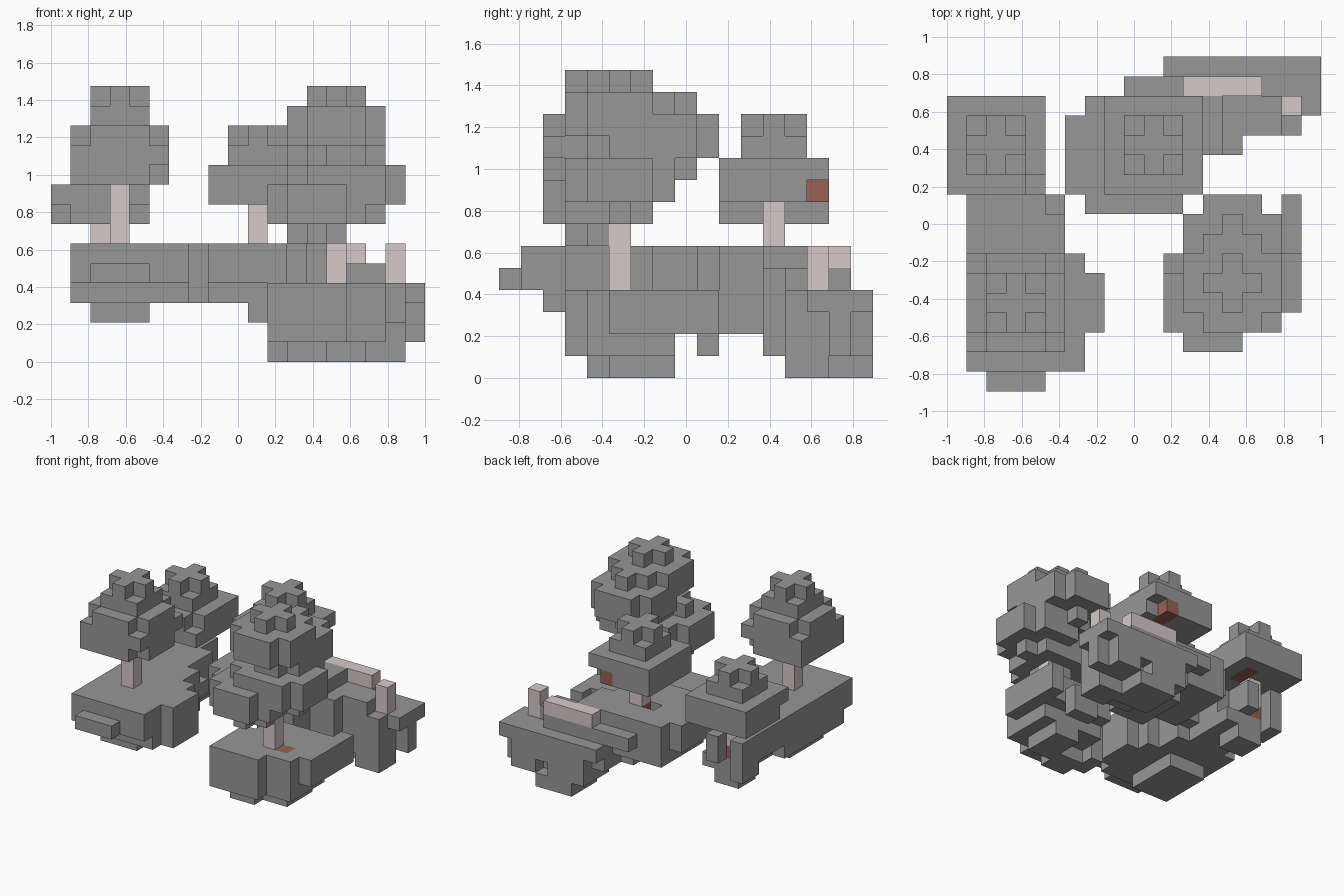
import bpy, bmesh
from itertools import product
from mathutils import Vector

if "Cube" in bpy.data.objects:
    bpy.data.objects.remove(bpy.data.objects["Cube"], do_unlink=True)

UNIT = 2 / 19
AXES = [Vector(a) for a in ((1, 0, 0), (0, 1, 0), (0, 0, 1))]


def make_material(name, color):
    mat = bpy.data.materials.new(name)
    mat.use_nodes = True
    mat.diffuse_color = (*color, 1)
    mat.node_tree.nodes["Principled BSDF"].inputs["Base Color"].default_value = (*color, 1)
    return mat


GRAY = make_material("stone gray", (.31, .31, .31))
PALE = make_material("pale wood", (.67, .59, .59))
BROWN = make_material("red brown", (.31, .12, .09))


def slab(x, y, z):
    """Cells of a box, each range including both ends."""
    return set(product(*(range(a, b + 1) for a, b in (x, y, z))))


def join(*slabs):
    return set().union(*slabs)


def square(cx, cy, bottom, top, reach):
    return slab((cx - reach, cx + reach), (cy - reach, cy + reach), (bottom, top))


def disc(cx, cy, bottom, top, reach):
    """A square column without its four corners."""
    return {c for c in square(cx, cy, bottom, top, reach)
            if abs(c[0] - cx) + abs(c[1] - cy) < 2 * reach}


def puff(cx, cy, bottom):
    """Rounded clump of leaves, four layers high."""
    return join(disc(cx, cy, bottom, bottom + 3, 1), disc(cx, cy, bottom + 1, bottom + 2, 2))


def crown(cx, cy, bottom, top):
    """Broad lower leaves, a narrower tier and a plus-shaped tip."""
    return join(square(cx, cy, bottom, top - 3, 2),
                square(cx, cy, top - 2, top - 2, 1), disc(cx, cy, top - 1, top - 1, 1))


def build(name, cells, material, accents=()):
    """Turn cells into one mesh made only of the exposed sides."""
    bm = bmesh.new()
    for cell in sorted(cells):
        middle = Vector(cell) + Vector((.5, .5, .5))
        for n, axis in enumerate(AXES):
            for side in (-1, 1):
                out = axis * side
                if tuple(int(c) for c in Vector(cell) + out) in cells:
                    continue
                u = AXES[(n + 1) % 3] / 2
                v = AXES[(n + 2) % 3] / 2 * side
                ring = (-u - v, u - v, u + v, v - u)
                verts = [bm.verts.new((middle + out / 2 + r - Vector((9.5, 8.5, 0))) * UNIT)
                         for r in ring]
                bm.faces.new(verts).material_index = int(cell in accents)
    bmesh.ops.remove_doubles(bm, verts=bm.verts, dist=UNIT / 100)
    bm.normal_update()
    mesh = bpy.data.meshes.new(name)
    bm.to_mesh(mesh)
    bm.free()
    mesh.materials.append(material)
    mesh.materials.append(BROWN)
    obj = bpy.data.objects.new(name, mesh)
    bpy.context.collection.objects.link(obj)


# Leafy crowns
leaves = crown(2, 12, bottom=7, top=11) - {(0, 10, 7), (4, 10, 8)}
build("back_left_crown", leaves, GRAY, slab(x=(3, 3), y=(12, 13), z=(7, 7)))

leaves = join(square(3, 4, 9, 10, 2), disc(3, 4, 11, 11, 2),
              square(3, 4, 12, 12, 1), disc(3, 4, 13, 13, 1))
build("front_left_crown", leaves - {(5, 2, 9), (5, 6, 9)}, GRAY)

leaves = crown(10, 12, bottom=8, top=12) - {(12, 14, 8)}
build("back_crown", leaves, GRAY, slab(x=(11, 11), y=(13, 14), z=(8, 8)))

leaves = join(puff(14, 5, bottom=10), puff(14, 7, bottom=9),
              puff(15, 5, bottom=7), puff(13, 4, bottom=6))
build("front_right_crown", leaves, GRAY)

# Trunks, post and fallen log
for name, x, y, low, high in (("back_left", 2, 12, 5, 7), ("front_left", 3, 4, 6, 9),
                              ("back", 10, 12, 6, 8), ("front_right", 14, 5, 4, 7)):
    build(name + "_trunk", slab((x, x), (y, y), (low, high - 1)), PALE)
build("stump_post", slab(x=(17, 17), y=(14, 14), z=(4, 5)), PALE)
build("fallen_log", slab(x=(12, 15), y=(15, 15), z=(5, 5)), PALE)

# Left ground, broken up around the trunk at its back end
ground = join(
    slab(x=(1, 5), y=(1, 8), z=(4, 5)),
    slab(x=(1, 4), y=(9, 11), z=(4, 5)),
    slab(x=(5, 5), y=(9, 9), z=(4, 4)),
    slab(x=(6, 6), y=(1, 6), z=(4, 5)),
    slab(x=(7, 7), y=(3, 5), z=(3, 5)),
    slab(x=(2, 4), y=(0, 0), z=(4, 4)),
    slab(x=(1, 6), y=(2, 6), z=(3, 3)),
    slab(x=(1, 5), y=(7, 8), z=(3, 3)),
    slab(x=(2, 4), y=(3, 6), z=(2, 2)),
    slab(x=(2, 4), y=(9, 12), z=(3, 3)),
    slab(x=(1, 3), y=(12, 12), z=(4, 4)),
    slab(x=(3, 3), y=(12, 13), z=(4, 5)),
    slab(x=(1, 1), y=(12, 13), z=(3, 5)),
    slab(x=(2, 3), y=(11, 12), z=(2, 2)))
build("left_ground", ground, GRAY, {(2, 12, 4)})

# Middle ground
ground = join(
    slab(x=(6, 6), y=(10, 13), z=(4, 5)),
    slab(x=(7, 11), y=(9, 14), z=(4, 5)),
    slab(x=(9, 12), y=(10, 14), z=(4, 5)),
    slab(x=(13, 13), y=(12, 14), z=(4, 5)),
    slab(x=(9, 11), y=(15, 15), z=(4, 4)),
    slab(x=(7, 11), y=(10, 14), z=(3, 3)),
    slab(x=(10, 12), y=(10, 13), z=(2, 3)))
build("middle_ground", ground - {(9, 12, 5)}, GRAY, {(10, 12, 5)})

# Back right ground
ground = join(
    slab(x=(11, 18), y=(14, 16), z=(3, 3)),
    slab(x=(11, 17), y=(13, 15), z=(2, 3)),
    slab(x=(12, 17), y=(14, 16), z=(1, 2)),
    slab(x=(18, 18), y=(15, 15), z=(1, 2)),
    slab(x=(13, 14), y=(12, 12), z=(1, 4)),
    slab(x=(13, 16), y=(13, 13), z=(1, 4)),
    slab(x=(12, 16), y=(14, 14), z=(4, 4)),
    slab(x=(12, 15), y=(15, 15), z=(4, 4)),
    slab(x=(13, 15), y=(14, 16), z=(0, 0)),
    slab(x=(16, 17), y=(13, 14), z=(0, 1)))
build("back_right_ground", ground - {(15, 16, 1)}, GRAY)

# Front right ground
ground = join(
    slab(x=(11, 14), y=(3, 6), z=(1, 3)),
    slab(x=(15, 16), y=(4, 7), z=(1, 3)),
    slab(x=(12, 14), y=(7, 7), z=(1, 3)),
    slab(x=(12, 16), y=(8, 8), z=(2, 3)),
    slab(x=(17, 17), y=(5, 9), z=(2, 3)),
    slab(x=(14, 15), y=(9, 9), z=(1, 2)),
    slab(x=(12, 13), y=(4, 5), z=(0, 0)),
    slab(x=(11, 11), y=(5, 6), z=(0, 0)),
    slab(x=(14, 15), y=(5, 7), z=(0, 0)))
build("front_right_ground", ground, GRAY, {(15, 5, 3)})
